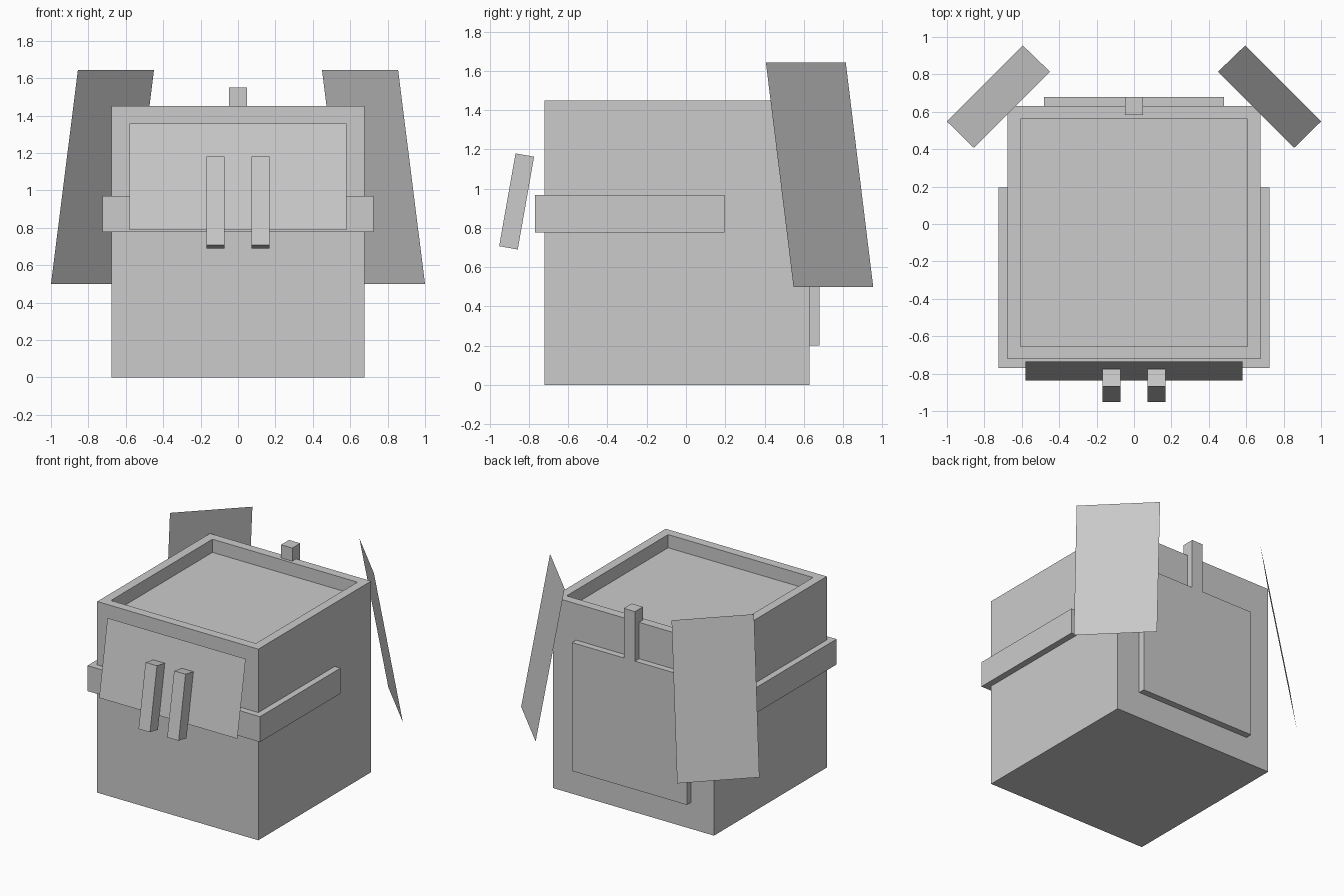
import bpy, bmesh, math
from mathutils import Matrix, Vector

if "Cube" in bpy.data.objects:
    bpy.data.objects.remove(bpy.data.objects["Cube"])


def finish(name, bm):
    me = bpy.data.meshes.new(name)
    bm.to_mesh(me)
    bm.free()
    ob = bpy.data.objects.new(name, me)
    bpy.context.collection.objects.link(ob)
    return ob


def box_bm(lo, hi):
    lo, hi = Vector(lo), Vector(hi)
    bm = bmesh.new()
    bmesh.ops.create_cube(bm, size=1)
    bmesh.ops.scale(bm, vec=hi - lo, verts=bm.verts)
    bmesh.ops.translate(bm, vec=(lo + hi) / 2, verts=bm.verts)
    return bm


def box(name, lo, hi):
    return finish(name, box_bm(lo, hi))


def sheet(name, corners):
    bm = bmesh.new()
    bm.faces.new([bm.verts.new(c) for c in corners])
    return finish(name, bm)


# Body with a recessed top
bm = box_bm((-0.676, -0.722, 0), (0.676, 0.63, 1.45))
bm.normal_update()
top = max(bm.faces, key=lambda f: f.normal.z)
bmesh.ops.inset_region(bm, faces=[top], thickness=0.096)
inner = bmesh.ops.extrude_discrete_faces(bm, faces=[top])["faces"][0]
bmesh.ops.translate(bm, vec=(0, 0, -0.1), verts=inner.verts)
bmesh.ops.recalc_face_normals(bm, faces=bm.faces)
finish("body", bm)

# Band wrapping the front and sides
box("band", (-0.724, -0.77, 0.776), (0.724, 0.195, 0.969))

# Back panel and the post rising from it
box("back_panel", (-0.482, 0.6, 0.2), (0.482, 0.679, 1.174))
box("back_post", (-0.047, 0.584, 1.174), (0.047, 0.679, 1.55))

# Tilted front flap
sheet("front_flap", [(-0.58, -0.836, 0.788), (0.58, -0.836, 0.788),
                     (0.58, -0.736, 1.356), (-0.58, -0.736, 1.356)])

# Tilted bars and rear wings, mirrored left and right
tilt = Matrix.Translation((0, -0.863, 0.935)) @ Matrix.Rotation(math.radians(-10), 4, "X")
for side, s in (("left", -1), ("right", 1)):
    bar = box(f"front_bar_{side}", (-0.048, -0.048, -0.24), (0.048, 0.048, 0.24))
    bar.matrix_world = Matrix.Translation((s * 0.12, 0, 0)) @ tilt
    pts = [(s * 0.856, 0.407, 1.643), (s * 0.449, 0.814, 1.643),
           (s * 0.594, 0.954, 0.498), (s * 1.0, 0.548, 0.498)]
    sheet(f"rear_wing_{side}", pts[::-1] if s > 0 else pts)
